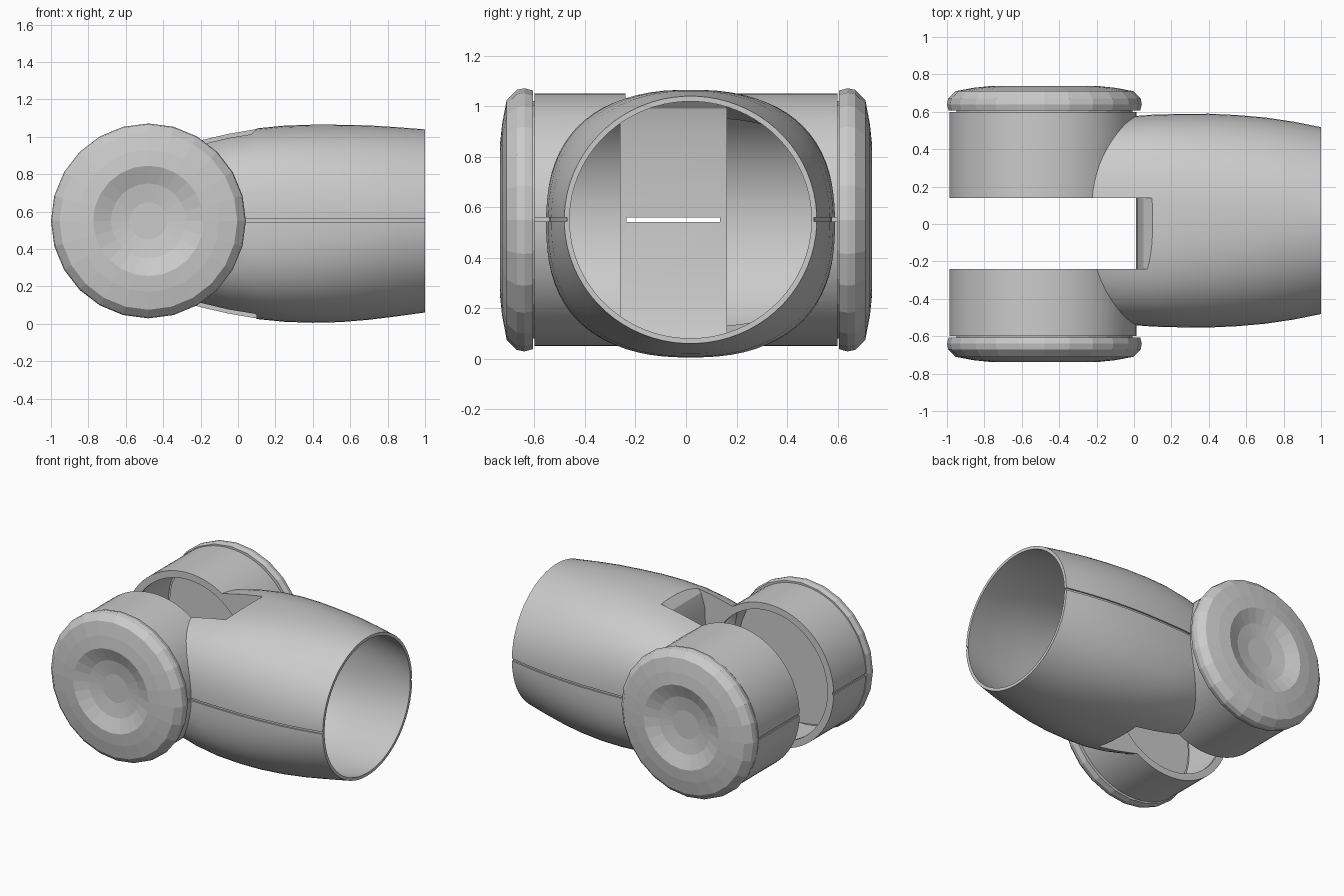
import bpy, bmesh, math
from math import cos, sin, pi, copysign

if "Cube" in bpy.data.objects:
    bpy.data.objects.remove(bpy.data.objects["Cube"])

CX, CZ = -0.487, 0.55          # hinge axis
TY = 0.018                     # tube axis offset
SIDES = 72


def make(name, rings):
    """Skin a list of equal-length vertex rings and cap both ends."""
    bm = bmesh.new()
    loops = [[bm.verts.new(p) for p in r] for r in rings]
    n = len(loops[0])
    for a, b in zip(loops, loops[1:]):
        for i in range(n):
            j = (i + 1) % n
            bm.faces.new((a[i], a[j], b[j], b[i]))
    bm.faces.new(loops[0])
    bm.faces.new(loops[-1])
    bmesh.ops.recalc_face_normals(bm, faces=bm.faces)
    me = bpy.data.meshes.new(name)
    bm.to_mesh(me)
    bm.free()
    ob = bpy.data.objects.new(name, me)
    bpy.context.collection.objects.link(ob)
    return ob


def turned(name, profile, sides, phase=0.0, cx=CX):
    """Rings of (radius, y) around the hinge axis."""
    return make(name, [[(cx + r * cos(2 * pi * (i + phase) / sides), y,
                         CZ + r * sin(2 * pi * (i + phase) / sides))
                        for i in range(sides)] for r, y in profile])


def tube(name, inset=0.0, x0=0.0, x1=0.0):
    """Barrel-shaped tube lofted from superellipse sections."""
    st = [(-0.45 + x0, 0.48, 0.38, 2.4), (-0.2, 0.535, 0.45, 2.6), (-0.05, 0.555, 0.484, 2.65),
          (0.1, 0.567, 0.510, 2.6), (0.25, 0.571, 0.525, 2.5), (0.4, 0.572, 0.530, 2.4),
          (0.55, 0.565, 0.528, 2.3), (0.7, 0.552, 0.52, 2.2), (0.85, 0.53, 0.506, 2.1),
          (1.0, 0.5, 0.49, 2.0)]
    if x1:
        st.append((1.0 + x1, 0.49, 0.48, 2.0))
    rings = []
    for x, ry, rz, e in st:
        zc = CZ - 0.015 * max(0, min(1, (1 - x) * 2))
        ring = []
        for i in range(SIDES):
            a = 2 * pi * (i + 0.5) / SIDES
            c, s = cos(a), sin(a)
            ring.append((x, TY + (ry - inset) * copysign(abs(c) ** (2 / e), c),
                         zc + (rz - inset) * copysign(abs(s) ** (2 / e), s)))
        rings.append(ring)
    return make(name, rings)


def box(name, x, y, z):
    return make(name, [[(x[0], yy, z[0]), (x[1], yy, z[0]), (x[1], yy, z[1]), (x[0], yy, z[1])]
                       for yy in y])


def slot(name, t=0.0):
    """Slot volume: nearly straight back wall that flares at top and bottom."""
    half = [(0.01, 0.0), (0.02, 0.34), (0.05, 0.44), (0.1, 0.495), (0.1, 0.9)]
    upper = [(x + t, CZ + z) for x, z in half]
    lower = [(x + t, CZ - 0.01 - z) for x, z in half[:0:-1]]
    prof = [(-1.3, CZ - 0.91)] + lower + upper + [(-1.3, CZ + 0.9)]
    return make(name, [[(x, y, z) for x, z in prof] for y in (-0.24 - t, 0.14 + t)])


def boolean(ob, other, op):
    m = ob.modifiers.new("bool", 'BOOLEAN')
    m.operation, m.solver, m.object = op, 'EXACT', other
    bpy.context.view_layer.objects.active = ob
    bpy.ops.object.modifier_apply(modifier=m.name)
    bpy.data.objects.remove(other)


# Outer volume: barrel tube joined to the cross cylinder, with the slot removed
body = tube("hinge_body")
boolean(body, turned("arm", [(0.5, -0.6), (0.5, 0.6)], SIDES), 'UNION')
boolean(body, slot("slot"), 'DIFFERENCE')

# Hollow interior, keeping a thin lining around the slot
inner = tube("inner", 0.021, 0.03, 0.06)
boolean(inner, turned("arm_in", [(0.478, -0.66), (0.478, 0.66)], SIDES, 0.3), 'UNION')
boolean(inner, slot("lining", 0.022), 'DIFFERENCE')
boolean(body, inner, 'DIFFERENCE')

# Round openings from the slot into each arm
boolean(body, turned("opening", [(0.452, -0.32), (0.452, 0.22)], SIDES), 'DIFFERENCE')

# Shallow seam between upper and lower halves, and the gap in the slot wall
seam = box("seam", (-1.2, 1.2), (-0.9, 0.9), (0.543, 0.559))
boolean(seam, tube("seam_core", 0.011, 0.01, 0.3), 'DIFFERENCE')
boolean(seam, turned("arm_core", [(0.492, -1), (0.492, 1)], SIDES, 0.2), 'DIFFERENCE')
boolean(body, seam, 'DIFFERENCE')
boolean(body, box("gap", (-0.03, 0.08), (-0.235, 0.135), (0.541, 0.559)), 'DIFFERENCE')

bpy.ops.object.select_all(action='DESELECT')
body.select_set(True)
bpy.context.view_layer.objects.active = body
bpy.ops.object.shade_smooth_by_angle(angle=math.radians(20))

# Faceted end caps with a dished centre
cap = [(0.47, 0.585), (0.47, 0.606), (0.512, 0.606), (0.521, 0.64), (0.515, 0.67),
       (0.475, 0.71), (0.38, 0.728), (0.295, 0.737), (0.2, 0.7), (0.1, 0.685)]
for side, name in ((-1, "front_cap"), (1, "back_cap")):
    turned(name, [(r, side * y) for r, y in cap], 24, 0, -0.479)
